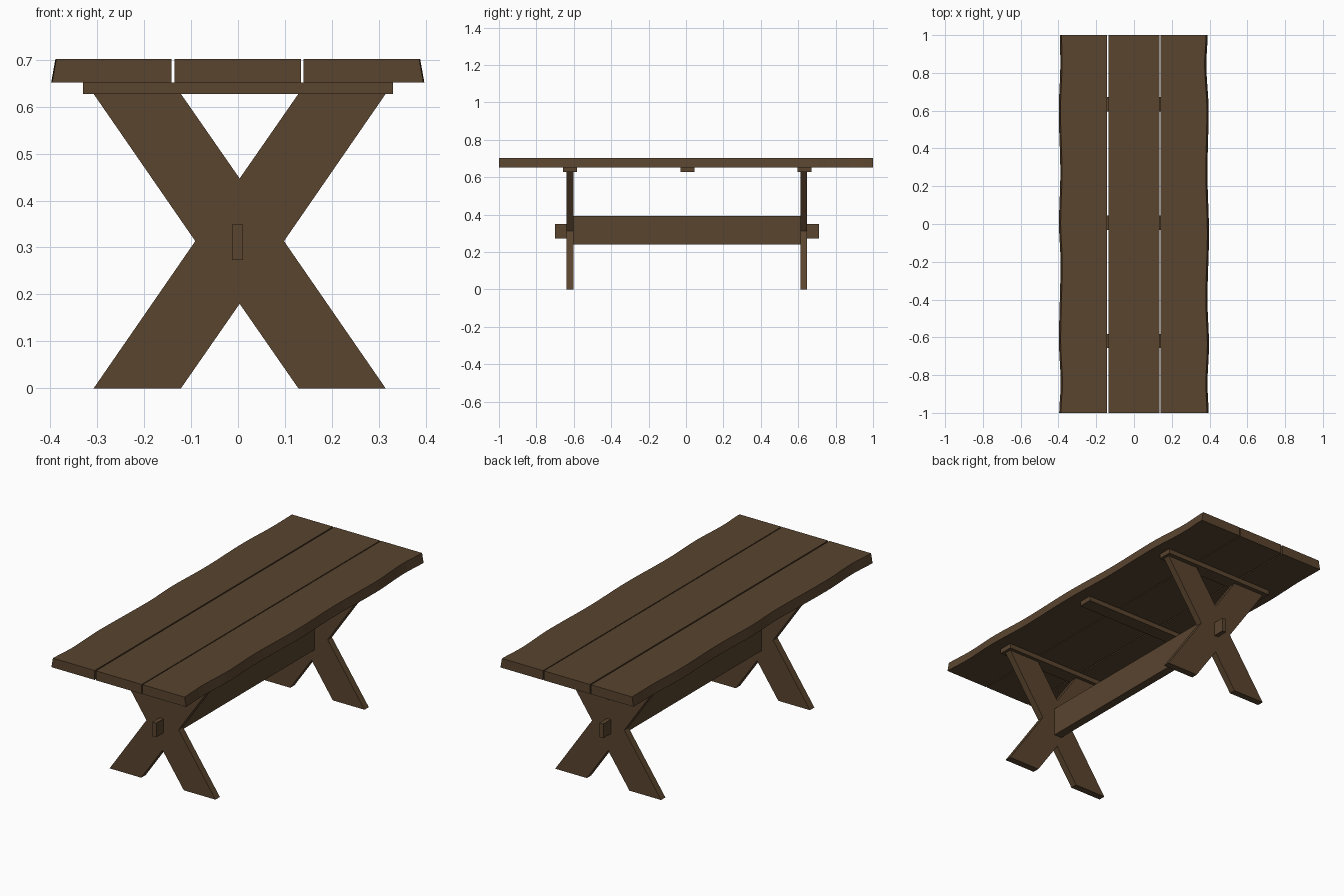
import bpy, bmesh, math

if "Cube" in bpy.data.objects:
    bpy.data.objects.remove(bpy.data.objects["Cube"])

wood = bpy.data.materials.new("dark brown wood")
wood.diffuse_color = (0.10, 0.058, 0.028, 1)
wood.use_nodes = True
wood.node_tree.nodes["Principled BSDF"].inputs["Base Color"].default_value = wood.diffuse_color


def finish(bm, name):
    bmesh.ops.recalc_face_normals(bm, faces=bm.faces)
    me = bpy.data.meshes.new(name)
    bm.to_mesh(me)
    bm.free()
    me.materials.append(wood)
    ob = bpy.data.objects.new(name, me)
    bpy.context.collection.objects.link(ob)
    return ob


def box(name, x, y, z):
    bm = bmesh.new()
    bmesh.ops.create_cube(bm, size=1)
    for v in bm.verts:
        for i, (a, b) in enumerate((x, y, z)):
            v.co[i] = a if v.co[i] < 0 else b
    return finish(bm, name)


def wave(points, y):
    # smooth interpolation through (y, width) points
    for (y0, w0), (y1, w1) in zip(points, points[1:]):
        if y <= y1:
            t = (y - y0) / (y1 - y0)
            return w0 + (w1 - w0) * (1 - math.cos(math.pi * t)) / 2
    return points[-1][1]


def live_edge_plank(name, side, inner, points, n=48):
    # plank with straight inner side and wavy, slanted outer side
    bm = bmesh.new()
    rings = []
    for i in range(n + 1):
        y = -1 + 2 * i / n
        w = wave(points, y)
        sec = [(inner, Z0), (w + 0.009, Z0), (w, Z1), (inner, Z1)]
        rings.append([bm.verts.new((side * x, y, z)) for x, z in sec])
    for a, b in zip(rings, rings[1:]):
        for k in range(4):
            m = (k + 1) % 4
            bm.faces.new((a[k], a[m], b[m], b[k]))
    bm.faces.new(rings[0])
    bm.faces.new(rings[-1])
    return finish(bm, name)


# table top planks
Z0, Z1 = 0.652, 0.702
left_edge = [(-1, .387), (-.85, .379), (-.62, .388), (-.2, .380), (0, .388),
             (.27, .381), (.6, .389), (.85, .381), (1, .383)]
right_edge = [(-1, .386), (-.85, .380), (-.64, .388), (-.4, .380), (-.05, .388),
              (.27, .380), (.6, .386), (.85, .374), (1, .381)]
live_edge_plank("left_plank", -1, 0.142, left_edge)
live_edge_plank("right_plank", 1, 0.1395, right_edge)
box("middle_plank", (-0.135, 0.1345), (-1, 1), (Z0, Z1))

# battens under the top
for name, y in (("front", -0.62), ("middle", 0.007), ("back", 0.634)):
    box(name + "_batten", (-0.33, 0.33), (y - 0.0375, y + 0.0375), (0.627, Z0))

# crossed legs, one flat X outline each
C, H = 0.0035, 0.627
half = [(0.311, 0), (0.0945, H / 2), (0.311, H), (0.125, H), (0, 0.447)]
outline = [(0, 0.18), (0.125, 0)] + half
outline += [(-x, z) for x, z in half[3::-1]] + [(-0.125, 0)]
for name, y0, y1 in (("front", -0.638, -0.601), ("back", 0.612, 0.648)):
    bm = bmesh.new()
    f = bm.faces.new([bm.verts.new((C + x, y0, z)) for x, z in outline])
    ext = bmesh.ops.extrude_face_region(bm, geom=[f])
    for v in ext["geom"]:
        if isinstance(v, bmesh.types.BMVert):
            v.co.y = y1
    finish(bm, name + "_cross_legs")

# stretcher beam with tenons through the legs
box("stretcher", (-0.0235, 0.0215), (-0.601, 0.612), (0.24, 0.393))
box("front_tenon", (-0.0125, 0.0105), (-0.70, -0.601), (0.273, 0.349))
box("back_tenon", (-0.0125, 0.0105), (0.612, 0.711), (0.273, 0.349))
